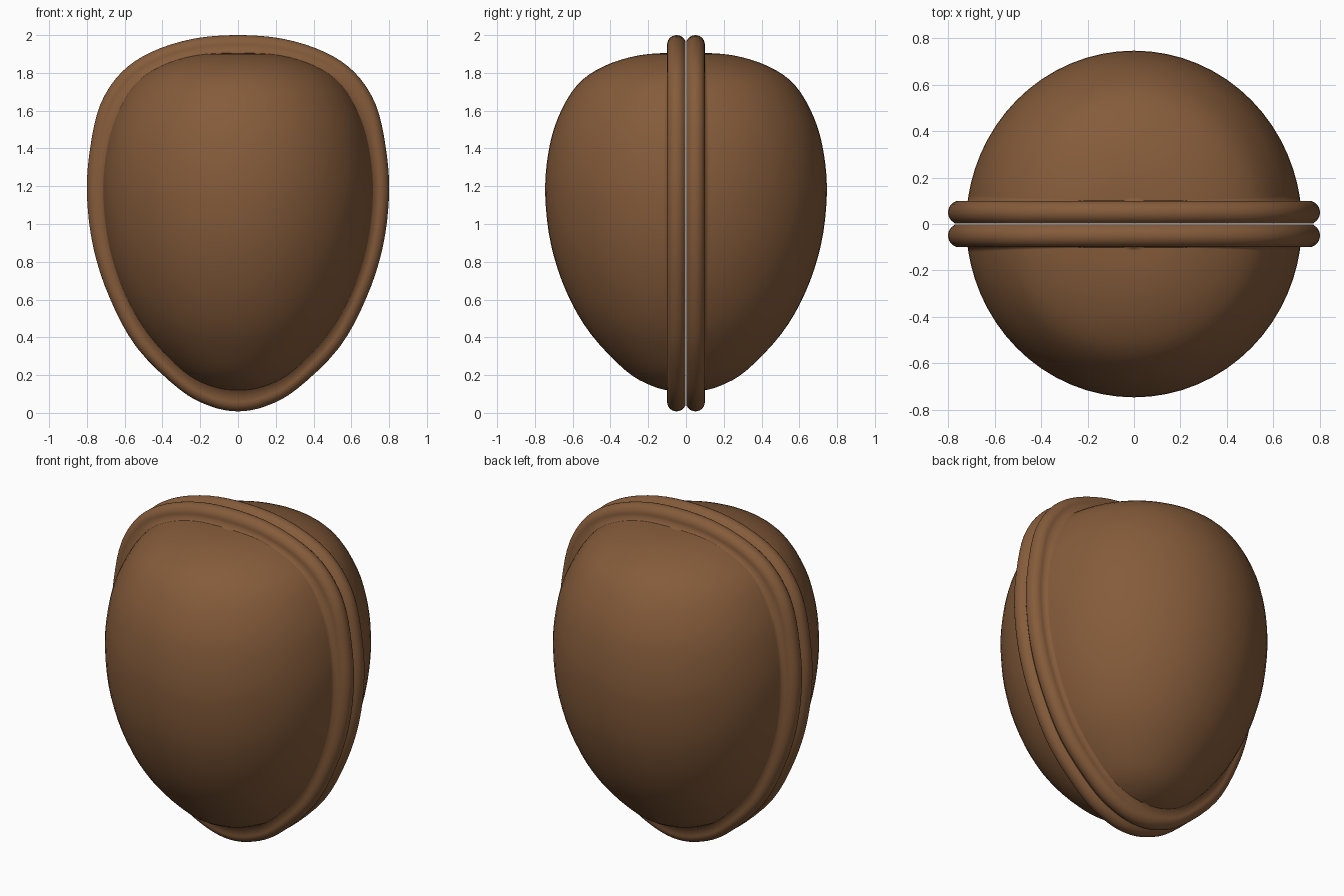
import bpy, bmesh, math
from mathutils import Vector

if "Cube" in bpy.data.objects:
    bpy.data.objects.remove(bpy.data.objects["Cube"])

brown = bpy.data.materials.new("walnut_brown")
brown.diffuse_color = (0.235, 0.106, 0.043, 1)
brown.use_nodes = True
brown.node_tree.nodes["Principled BSDF"].inputs["Base Color"].default_value = brown.diffuse_color

# Half outlines in x, z from top to bottom: outer rim edge, and foot of the dome
RIM = [(0, 2), (.24, 1.98), (.46, 1.91), (.62, 1.80), (.73, 1.63), (.783, 1.4), (.8, 1.16),
       (.767, .88), (.68, .61), (.535, .345), (.31, .125), (.15, .037), (0, .008)]
FOOT = [(0, 1.905), (.22, 1.893), (.41, 1.835), (.55, 1.735), (.65, 1.56), (.7, 1.37), (.715, 1.15),
        (.685, .89), (.605, .64), (.48, .42), (.295, .225), (.145, .143), (0, .12)]
STEPS, R, FOOT_Y, DEPTH = 4, 0.05, 0.1, 1.033


def smooth_loop(half):
    """Mirror a half outline and smooth it as a closed Catmull-Rom loop."""
    p = [Vector(q) for q in half] + [Vector((-x, z)) for x, z in half[-2:0:-1]]
    n, out = len(p), []
    for i in range(n):
        a, b, c, d = p[i - 1], p[i], p[(i + 1) % n], p[(i + 2) % n]
        for k in range(STEPS):
            t = k / STEPS
            out.append(0.5 * (2 * b + (c - a) * t + (2 * a - 5 * b + 4 * c - d) * t * t
                              + (3 * b - a - 3 * c + d) * t ** 3))
    return out


def half_shell(name, sign):
    outer, foot = smooth_loop(RIM), smooth_loop(FOOT)
    m = len(foot)
    bm = bmesh.new()

    def vert(x, y, z):
        return bm.verts.new((x, sign * y, z))

    # rounded rim band, from the seam over the edge to the foot of the dome
    rings = []
    for k in range(1, 13):
        a = math.pi * k / 12
        inset, y = R * (1 - math.sin(a)), R * (1 - math.cos(a))
        if k == 1:
            inset, y = R * 0.6, 0.002
        ring = []
        for o, b in zip(outer, foot):
            q = o + (b - o).normalized() * inset
            ring.append(vert(q.x, y, q.y))
        rings.append(ring)
    rings.append([vert(b.x, FOOT_Y, b.y) for b in foot])
    for r, s in zip(rings, rings[1:]):
        for i in range(m):
            j = (i + 1) % m
            bm.faces.new((r[i], r[j], s[j], s[i]))
    seam = bm.faces.new(rings[0])

    # round dome: one arch across the shell for each height
    base, n, rows = rings[-1], 32, []
    for i in range(1, m // 2):
        w, z = foot[i].x, foot[i].y
        row = [base[i]]
        for k in range(1, n):
            a = math.pi * k / n
            row.append(vert(w * math.cos(a), math.hypot(FOOT_Y, DEPTH * w * math.sin(a)), z))
        rows.append(row + [base[m - i]])
    for r, s in zip(rows, rows[1:]):
        for k in range(n):
            bm.faces.new((r[k], r[k + 1], s[k + 1], s[k]))
    for row, pole in ((rows[0], base[0]), (rows[-1], base[m // 2])):
        for k in range(n):
            bm.faces.new((row[k], row[k + 1], pole))

    bmesh.ops.recalc_face_normals(bm, faces=bm.faces)
    for f in bm.faces:
        f.smooth = f is not seam
    for e in seam.edges:
        e.smooth = False
    me = bpy.data.meshes.new(name)
    bm.to_mesh(me)
    bm.free()
    me.materials.append(brown)
    bpy.context.collection.objects.link(bpy.data.objects.new(name, me))


half_shell("front_half_shell", -1)
half_shell("back_half_shell", 1)
